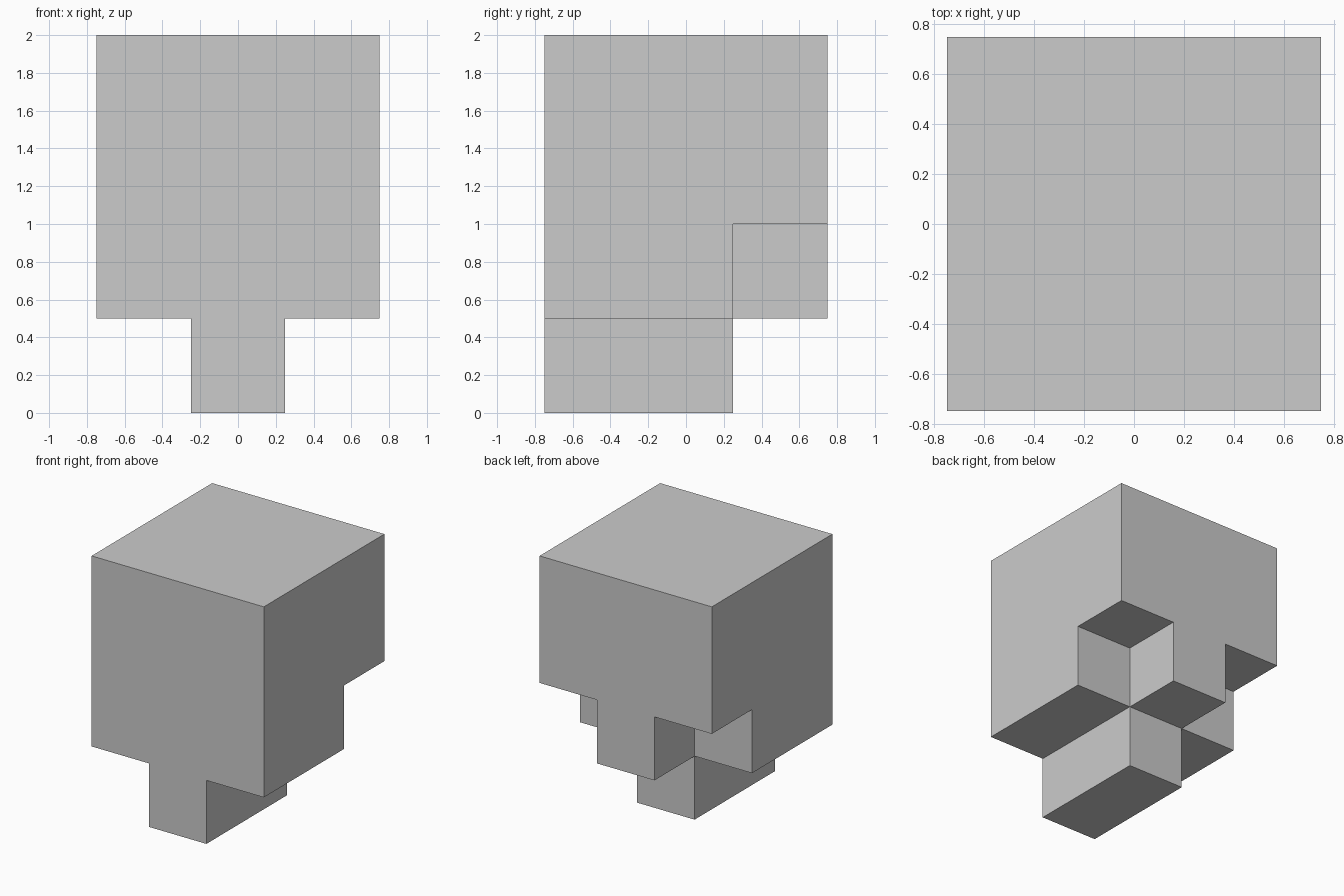
import bpy
import bmesh
from mathutils import Vector

if "Cube" in bpy.data.objects:
    bpy.data.objects.remove(bpy.data.objects["Cube"])

grey = bpy.data.materials.new("light_grey")
grey.diffuse_color = (0.6, 0.6, 0.6, 1.0)
grey.use_nodes = True
grey.node_tree.nodes["Principled BSDF"].inputs["Base Color"].default_value = grey.diffuse_color


def box(name, low, high):
    """Axis-aligned box between two corners."""
    low, high = Vector(low), Vector(high)
    bm = bmesh.new()
    bmesh.ops.create_cube(bm, size=1.0)
    bmesh.ops.scale(bm, vec=high - low, verts=bm.verts)
    bmesh.ops.translate(bm, vec=(low + high) / 2, verts=bm.verts)
    mesh = bpy.data.meshes.new(name)
    bm.to_mesh(mesh)
    bm.free()
    mesh.materials.append(grey)
    obj = bpy.data.objects.new(name, mesh)
    bpy.context.collection.objects.link(obj)
    return obj


# Main cubic body
body = box("body", (-0.75, -0.75, 0.5), (0.75, 0.75, 2.0))

# Notches in both lower back corners
for side, label in ((1, "right"), (-1, "left")):
    xs = sorted((side * 0.25, side * 1.0))
    cutter = box(f"{label}_notch_cutter", (xs[0], 0.25, 0.25), (xs[1], 1.0, 1.0))
    cutter.hide_render = True
    cutter.hide_viewport = True
    cut = body.modifiers.new(f"{label}_notch", 'BOOLEAN')
    cut.operation = 'DIFFERENCE'
    cut.solver = 'EXACT'
    cut.object = cutter

# Base bar running back from the front face
box("base_bar", (-0.25, -0.75, 0.0), (0.25, 0.25, 0.5))
